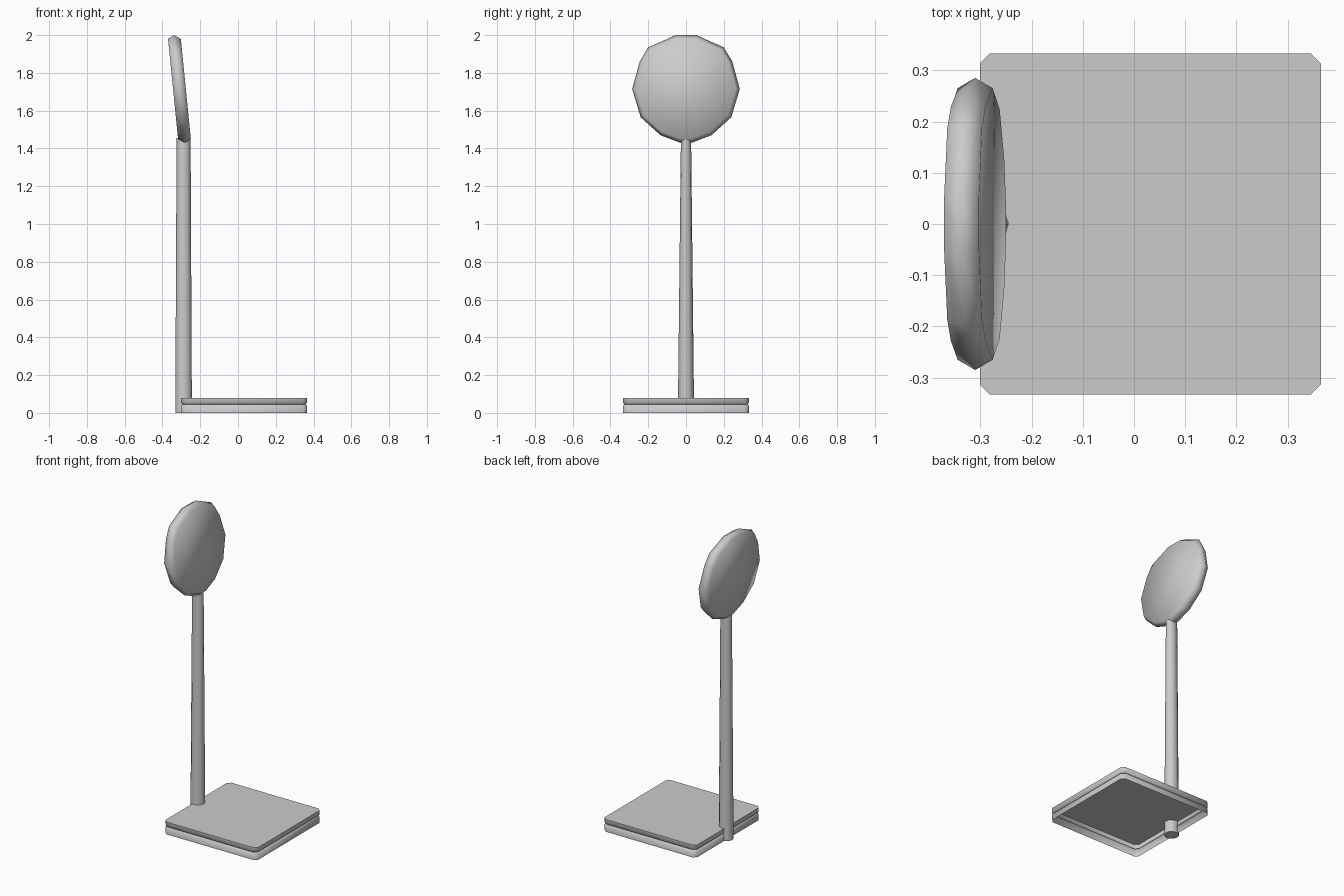
import bpy
import bmesh
import math

cube = bpy.data.objects.get("Cube")
if cube:
    bpy.data.objects.remove(cube, do_unlink=True)

grey = bpy.data.materials.new("plain grey")
grey.use_nodes = True
GREY = (0.6, 0.6, 0.6, 1)
grey.diffuse_color = GREY
grey.node_tree.nodes["Principled BSDF"].inputs["Base Color"].default_value = GREY


def loft(name, rings, cap_start, cap_end, angle):
    """Skin a stack of equal-length point rings and shade it smooth."""
    bm = bmesh.new()
    loops = [[bm.verts.new(p) for p in ring] for ring in rings]
    n = len(loops[0])
    for a, b in zip(loops, loops[1:]):
        for i in range(n):
            j = (i + 1) % n
            bm.faces.new((a[i], a[j], b[j], b[i]))
    if cap_start:
        bm.faces.new(loops[0][::-1])
    if cap_end:
        bm.faces.new(loops[-1])
    mesh = bpy.data.meshes.new(name)
    bm.to_mesh(mesh)
    bm.free()
    mesh.materials.append(grey)
    obj = bpy.data.objects.new(name, mesh)
    bpy.context.collection.objects.link(obj)
    bpy.ops.object.select_all(action='DESELECT')
    obj.select_set(True)
    bpy.context.view_layer.objects.active = obj
    bpy.ops.object.shade_smooth_by_angle(angle=math.radians(angle))
    return obj


# Base: square tray with clipped corners, a groove round its side, open below
def square_ring(z, inset):
    half, clip, centre = 0.333 - inset, 0.02, 0.032
    ring = []
    for sx, sy in ((1, 1), (-1, 1), (-1, -1), (1, -1)):
        pair = [(sx * half, sy * (half - clip)), (sx * (half - clip), sy * half)]
        ring += pair if sx * sy > 0 else pair[::-1]
    return [(centre + x, y, z) for x, y in ring]


side_profile = [(0, 0), (0.037, 0), (0.045, 0.008), (0.053, 0), (0.08, 0)]
loft("base", [square_ring(z, d) for z, d in side_profile], False, True, 70)


# Pole: tapered round post standing at the edge of the base
def pole_ring(z, rx, ry, sides=12):
    turns = [math.tau * i / sides for i in range(sides)]
    return [(-0.288 + rx * math.cos(t), ry * math.sin(t), z) for t in turns]


loft("pole", [pole_ring(0, 0.044, 0.043), pole_ring(1.455, 0.037, 0.027)], True, True, 50)

# Round head: leaning disc with a bevelled rim
half_outline = [(0.03, -0.285), (0.135, -0.245), (0.24, -0.15), (0.285, 0),
                (0.245, 0.145), (0.2, 0.22), (0.055, 0.285)]
outline = half_outline + [(-y, z) for y, z in reversed(half_outline)]


def disc_ring(offset, scale):
    return [(-0.31 - 0.1 * z * scale + offset, y * scale, 1.715 + z * scale)
            for y, z in outline]


loft("round_head", [disc_ring(-0.034, 0.93), disc_ring(0, 1), disc_ring(0.034, 0.93)],
     True, True, 80)
